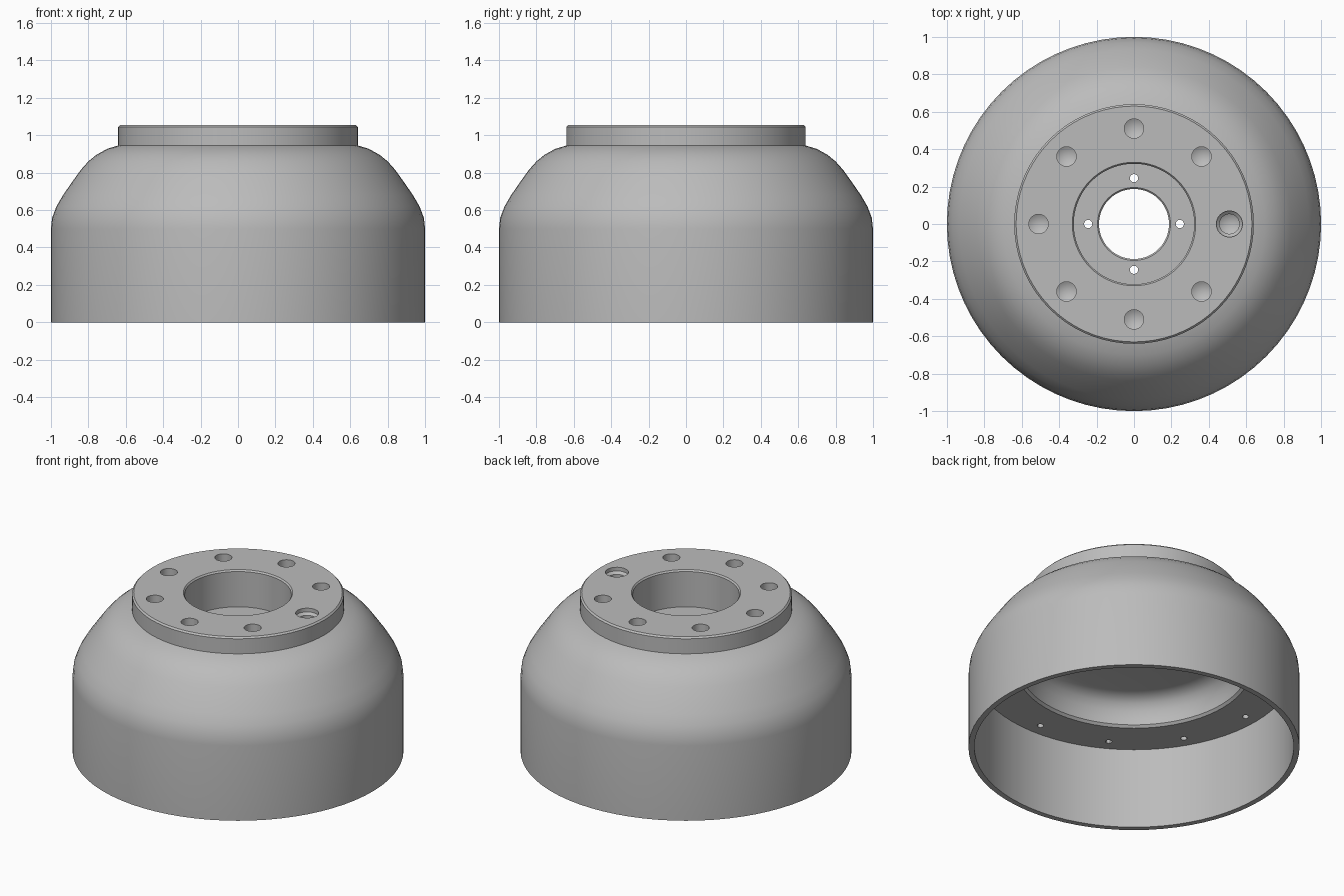
import bpy, bmesh
from math import tau, cos, sin, radians
from mathutils import Vector

if "Cube" in bpy.data.objects:
    bpy.data.objects.remove(bpy.data.objects["Cube"])

metal = bpy.data.materials.new("cast_grey_metal")
metal.use_nodes = True
GREY = (0.5, 0.5, 0.5, 1)
metal.diffuse_color = GREY
metal.node_tree.nodes["Principled BSDF"].inputs["Base Color"].default_value = GREY


def revolve(bm, profile, steps, centre=(0, 0), closed=False):
    """Spin (radius, height) points around a vertical axis."""
    off = Vector((centre[0], centre[1], 0))
    verts = [bm.verts.new(Vector((r, 0, z)) + off) for r, z in profile]
    edges = [bm.edges.new(pair) for pair in zip(verts, verts[1:])]
    if closed:
        edges.append(bm.edges.new((verts[-1], verts[0])))
    bmesh.ops.spin(bm, geom=verts + edges, cent=off, axis=(0, 0, 1),
                   angle=tau, steps=steps)


def make_object(name, bm):
    bmesh.ops.remove_doubles(bm, verts=bm.verts, dist=0.0002)
    bmesh.ops.recalc_face_normals(bm, faces=bm.faces)
    mesh = bpy.data.meshes.new(name)
    bm.to_mesh(mesh)
    bm.free()
    mesh.materials.append(metal)
    obj = bpy.data.objects.new(name, mesh)
    bpy.context.collection.objects.link(obj)
    return obj


def ring(count, radius):
    return [(radius * cos(tau * i / count), radius * sin(tau * i / count))
            for i in range(count)]


def drill(radius, top, bottom, tip):
    return [(0, top), (radius, top), (radius, bottom), (0, bottom - tip)]


# Drum shell: outer dome, flange, stepped bore, hollow underside
outer = [(1, 0), (1, 0.5), (0.993, 0.56), (0.97, 0.62), (0.935, 0.68),
         (0.89, 0.745), (0.84, 0.815), (0.8, 0.86), (0.757, 0.895),
         (0.7, 0.927), (0.64, 0.945)]
flange = [(0.64, 1.045), (0.63, 1.055)]
bore = [(0.33, 1.055), (0.322, 1.045), (0.322, 0.81), (0.195, 0.81),
        (0.187, 0.802), (0.187, 0.72)]
cavity = [(0.56, 0.72), (0.61, 0.708), (0.645, 0.68), (0.67, 0.64),
          (0.685, 0.59), (0.69, 0.555), (0.705, 0.54), (0.965, 0.54),
          (0.965, 0)]
bm = bmesh.new()
revolve(bm, outer + flange + bore + cavity, 72, closed=True)
drum = make_object("drum_shell", bm)

# Drilled holes: flange bolts, hub screws, underside ledge
bm = bmesh.new()
bolts = ring(8, 0.51)
for spot in bolts[1:]:
    revolve(bm, drill(0.052, 1.1, 0.88, 0.03), 24, spot)
revolve(bm, [(0, 1.1), (0.07, 1.1), (0.07, 1.03), (0.053, 1.015),
             (0.053, 0.88), (0, 0.85)], 24, bolts[0])
for spot in ring(4, 0.245):
    revolve(bm, drill(0.022, 0.9, 0.65, 0), 16, spot)
for spot in ring(12, 0.88):
    revolve(bm, drill(0.02, 0.62, 0.5, 0), 12, spot)
cutter = make_object("hole_cutter", bm)
cutter.hide_render = True

mod = drum.modifiers.new("holes", "BOOLEAN")
mod.operation = "DIFFERENCE"
mod.solver = "EXACT"
mod.object = cutter

bpy.ops.object.select_all(action="DESELECT")
drum.select_set(True)
bpy.context.view_layer.objects.active = drum
bpy.ops.object.modifier_apply(modifier=mod.name)
bpy.data.objects.remove(cutter)
bpy.ops.object.shade_smooth_by_angle(angle=radians(30))
